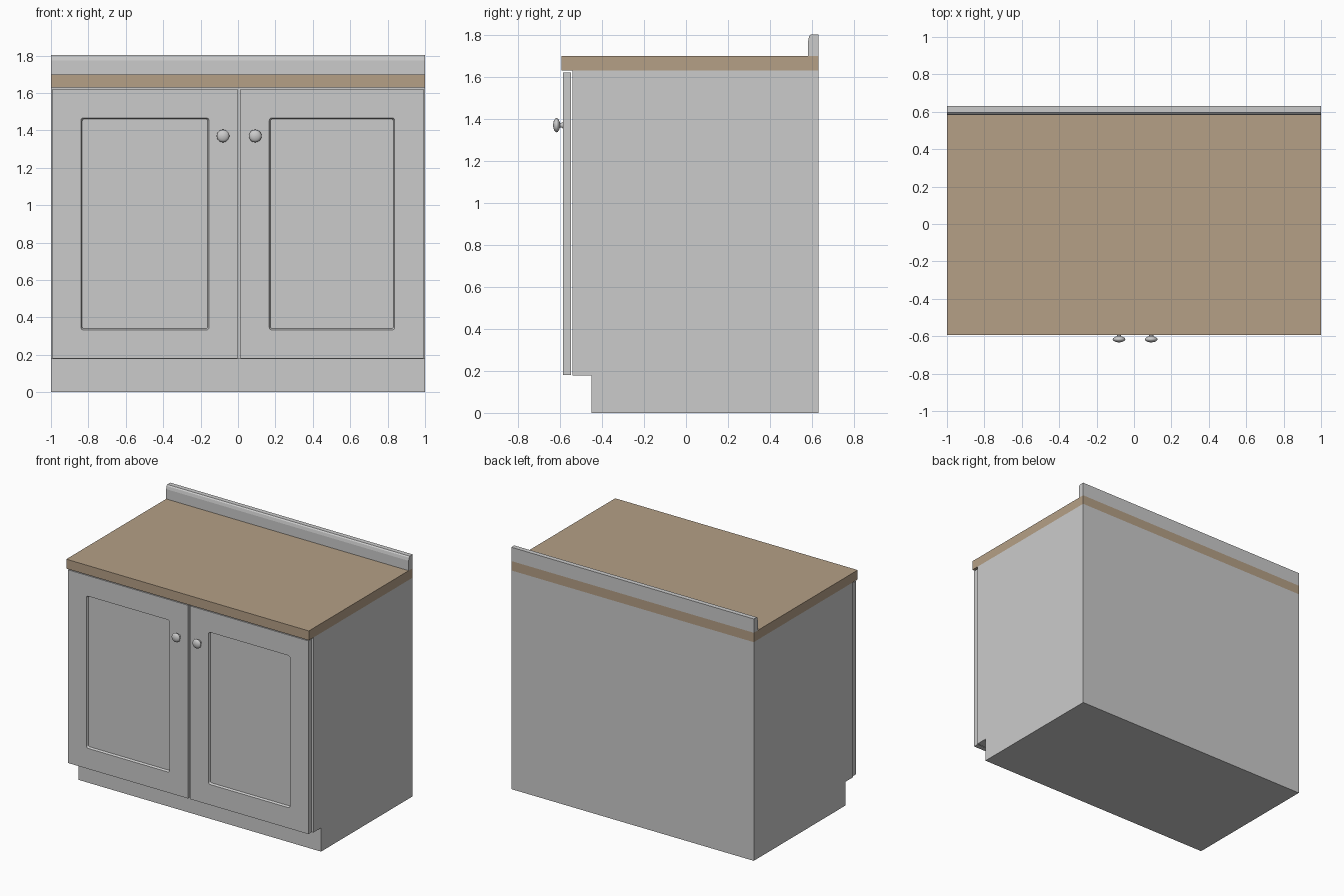
import bpy, bmesh
from math import sin, cos, pi, radians

if "Cube" in bpy.data.objects:
    bpy.data.objects.remove(bpy.data.objects["Cube"], do_unlink=True)


def material(name, rgb):
    m = bpy.data.materials.new(name)
    m.use_nodes = True
    m.diffuse_color = (*rgb, 1)
    m.node_tree.nodes["Principled BSDF"].inputs["Base Color"].default_value = (*rgb, 1)
    return m


GREY = material("light grey paint", (0.6, 0.6, 0.6))
WOOD = material("tan worktop", (0.46, 0.35, 0.24))


def finish(name, bm, mat, smooth=None):
    bmesh.ops.remove_doubles(bm, verts=bm.verts, dist=1e-5)
    bmesh.ops.recalc_face_normals(bm, faces=bm.faces)
    mesh = bpy.data.meshes.new(name)
    bm.to_mesh(mesh)
    bm.free()
    mesh.materials.append(mat)
    ob = bpy.data.objects.new(name, mesh)
    bpy.context.collection.objects.link(ob)
    if smooth:
        bpy.ops.object.select_all(action="DESELECT")
        ob.select_set(True)
        bpy.context.view_layer.objects.active = ob
        bpy.ops.object.shade_smooth_by_angle(angle=radians(smooth))
    return ob


def loft(name, rings, mat, smooth=None):
    """Skin a stack of equal-length point rings and cap both ends."""
    bm = bmesh.new()
    loops = [[bm.verts.new(p) for p in ring] for ring in rings]
    n = len(loops[0])
    bm.faces.new(loops[0])
    bm.faces.new(loops[-1])
    for a, b in zip(loops, loops[1:]):
        for i in range(n):
            j = (i + 1) % n
            bm.faces.new((a[i], a[j], b[j], b[i]))
    bmesh.ops.dissolve_degenerate(bm, edges=bm.edges, dist=1e-5)
    return finish(name, bm, mat, smooth)


def extrude_x(name, profile, mat, half=1.0):
    return loft(name, [[(x, y, z) for y, z in profile] for x in (-half, half)], mat)


def rounded_rect(x0, x1, z0, z1, y, inset, r, steps=4):
    pts = []
    corners = ((x1, z1, 1, 1), (x0, z1, -1, 1), (x0, z0, -1, -1), (x1, z0, 1, -1))
    for k, (cx, cz, sx, sz) in enumerate(corners):
        for s in range(steps + 1):
            a = (k + s / steps) * pi / 2
            pts.append((cx - sx * (inset + r) + r * cos(a), y,
                        cz - sz * (inset + r) + r * sin(a)))
    return pts


# Carcass with toe kick
extrude_x("cabinet_body", [(-0.45, 0), (0.63, 0), (0.63, 1.63), (-0.54, 1.63),
                           (-0.54, 0.177), (-0.45, 0.177)], GREY)

# Worktop and upstand with an eased front edge
extrude_x("worktop", [(-0.594, 1.63), (0.63, 1.63), (0.63, 1.7), (-0.594, 1.7)], WOOD)
extrude_x("backsplash", [(0.582, 1.7), (0.63, 1.7), (0.63, 1.803), (0.595, 1.803),
                         (0.587, 1.795), (0.582, 1.773)], GREY)

# Doors with recessed panels, and their knobs
KNOB = [(0.018, -0.584), (0.012, -0.59), (0.011, -0.6), (0.022, -0.604), (0.031, -0.61),
        (0.034, -0.616), (0.031, -0.623), (0.022, -0.629), (0.01, -0.632), (0.0005, -0.633)]
for side, x0, x1, kx in (("right", -0.993, -0.002, -0.08), ("left", 0.014, 0.991, 0.092)):
    box = (x0, x1, 0.18, 1.62)
    loft(side + "_door", [rounded_rect(*box, -0.548, 0, 0),
                          rounded_rect(*box, -0.586, 0, 0),
                          rounded_rect(*box, -0.586, 0.153, 0.014),
                          rounded_rect(*box, -0.571, 0.16, 0.01)], GREY)
    loft(side + "_knob", [[(kx + r * cos(2 * pi * i / 24), y, 1.37 + r * sin(2 * pi * i / 24))
                           for i in range(24)] for r, y in KNOB], GREY, 50)
